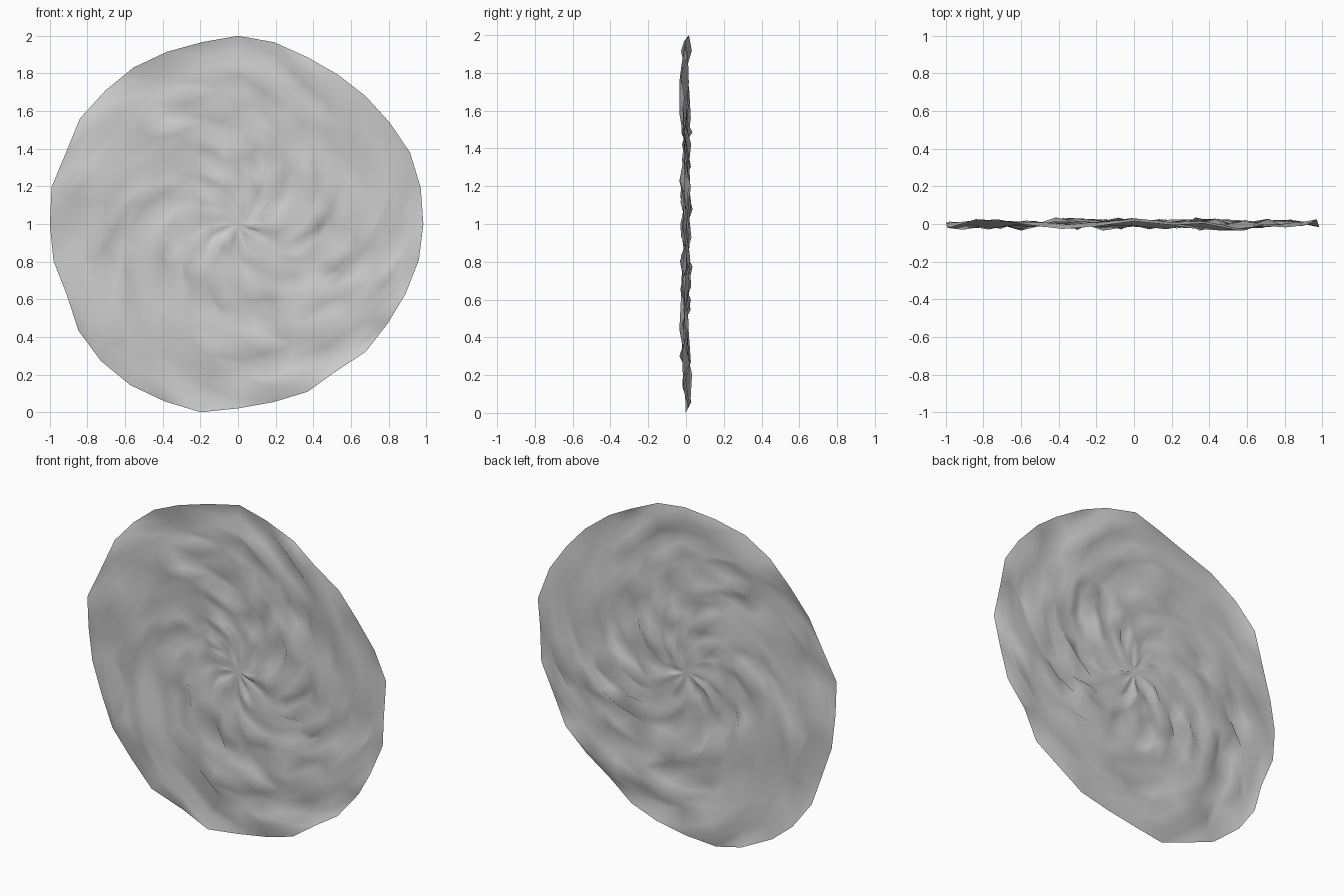
import bpy, bmesh, math, random
from mathutils import Vector

cube = bpy.data.objects.get("Cube")
if cube:
    bpy.data.objects.remove(cube, do_unlink=True)

random.seed(7)
RINGS = 14
DEPTH = 0.035

# Uneven rim radii, in hundredths, counter-clockwise from +x
RIM = [98.5, 99, 99, 97, 96, 95.5, 96, 98.5, 100, 98.5, 99, 100, 100, 101, 99, 101,
       100, 100, 98.5, 102, 103, 103, 102, 102, 98, 96.5, 96.5, 94, 96, 95.5, 96.5, 98]
SEGMENTS = len(RIM)


def crumple(radius):
    """Random depth offset, calmer near the crowded centre."""
    calm = 0.45 + 0.55 * min(1, radius / 0.35)
    return max(-DEPTH, min(DEPTH, random.gauss(0, 0.016))) * calm


def ring_point(ring, segment):
    """Point on a ring, nudged in the plane unless it lies on the rim."""
    nudge = 0 if ring == RINGS else 0.25
    fraction = (ring + random.uniform(-nudge, nudge)) / RINGS
    turn = segment + random.uniform(-nudge, nudge)
    angle = math.tau * turn / SEGMENTS
    radius = RIM[segment] / 100 * fraction
    return Vector((radius * math.cos(angle), crumple(radius), 1 + radius * math.sin(angle)))


# Crumpled round sheet: a centre fan and concentric rings
bm = bmesh.new()
centre = bm.verts.new((0, 0, 1))
rings = [[bm.verts.new(ring_point(r, s)) for s in range(SEGMENTS)]
         for r in range(1, RINGS + 1)]
for s in range(SEGMENTS):
    n = (s + 1) % SEGMENTS
    bm.faces.new((centre, rings[0][s], rings[0][n]))
    for inner, outer in zip(rings, rings[1:]):
        bm.faces.new((inner[s], outer[s], outer[n]))
        bm.faces.new((inner[s], outer[n], inner[n]))

# Soften the tight folds around the centre
inner_verts = [v for ring in rings[:4] for v in ring]
bmesh.ops.smooth_vert(bm, verts=inner_verts, factor=0.35,
                      use_axis_x=True, use_axis_y=True, use_axis_z=True)
bmesh.ops.recalc_face_normals(bm, faces=bm.faces)
if sum(f.normal.y for f in bm.faces) > 0:
    bmesh.ops.reverse_faces(bm, faces=bm.faces)
for face in bm.faces:
    face.smooth = True

mesh = bpy.data.meshes.new("crumpled_disc")
bm.to_mesh(mesh)
bm.free()
disc = bpy.data.objects.new("crumpled_disc", mesh)
bpy.context.collection.objects.link(disc)

# Plain grey surface
grey = bpy.data.materials.new("light_grey")
grey.use_nodes = True
colour = (0.6, 0.6, 0.6, 1)
grey.diffuse_color = colour
grey.node_tree.nodes["Principled BSDF"].inputs["Base Color"].default_value = colour
mesh.materials.append(grey)
